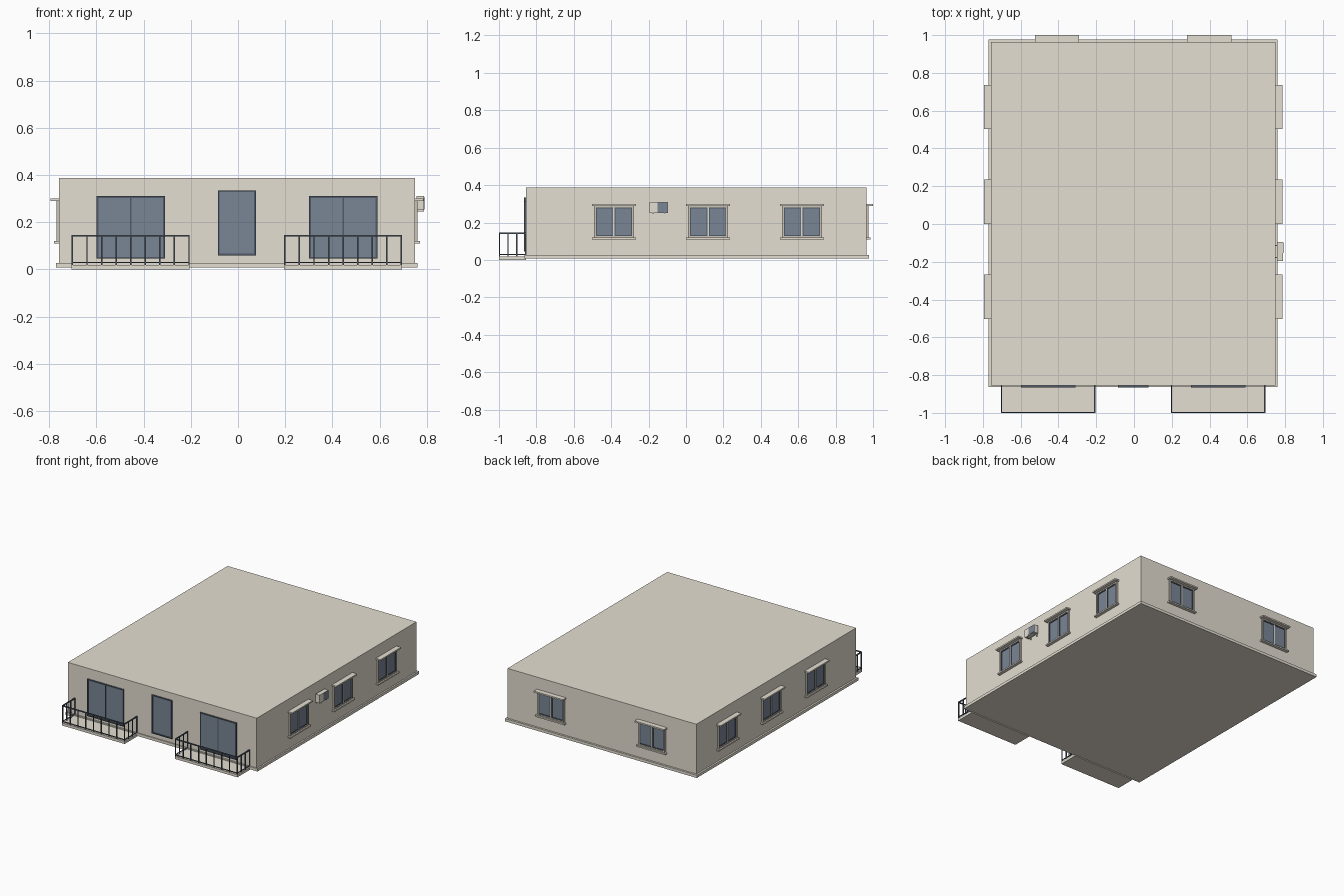
import bpy, bmesh
from mathutils import Vector

cube = bpy.data.objects.get("Cube")
if cube:
    bpy.data.objects.remove(cube, do_unlink=True)


def make_material(name, rgb):
    m = bpy.data.materials.new(name)
    m.use_nodes = True
    m.diffuse_color = (*rgb, 1)
    m.node_tree.nodes["Principled BSDF"].inputs["Base Color"].default_value = (*rgb, 1)
    return m


PLASTER = make_material("beige plaster", (0.78, 0.735, 0.645))
TRIM = make_material("beige stone trim", (0.6, 0.55, 0.47))
GLASS = make_material("blue grey glass", (0.193, 0.238, 0.305))
METAL = make_material("slate metal", (0.08, 0.103, 0.136))

# Walls of the main block
LEFT, RIGHT, FRONT, BACK = -0.758, 0.749, -0.856, 0.964
MID = (LEFT + RIGHT) / 2


def part(name, material, boxes):
    """One object made of boxes given as (x0, x1, y0, y1, z0, z1)."""
    bm = bmesh.new()
    for x0, x1, y0, y1, z0, z1 in boxes:
        size = Vector((x1 - x0, y1 - y0, z1 - z0))
        centre = Vector((x0 + x1, y0 + y1, z0 + z1)) / 2
        for v in bmesh.ops.create_cube(bm, size=1)["verts"]:
            v.co = v.co * size + centre
    mesh = bpy.data.meshes.new(name)
    bm.to_mesh(mesh)
    bm.free()
    mesh.materials.append(material)
    obj = bpy.data.objects.new(name, mesh)
    bpy.context.collection.objects.link(obj)


def on_wall(side, at, boxes):
    """Turn (along, along, out, out, z, z) boxes into world boxes on a wall."""
    result = []
    for u0, u1, d0, d1, z0, z1 in boxes:
        u = (at + u0, at + u1)
        if side == "front":
            result.append((*u, FRONT - d1, FRONT - d0, z0, z1))
        elif side == "back":
            result.append((*u, BACK + d0, BACK + d1, z0, z1))
        elif side == "right":
            result.append((RIGHT + d0, RIGHT + d1, *u, z0, z1))
        else:
            result.append((LEFT - d1, LEFT - d0, *u, z0, z1))
    return result


def ring(u0, u1, z0, z1, w, depth):
    """Four bars round a rectangular opening."""
    return [(u0, u0 + w, 0, depth, z0, z1), (u1 - w, u1, 0, depth, z0, z1),
            (u0 + w, u1 - w, 0, depth, z0, z0 + w), (u0 + w, u1 - w, 0, depth, z1 - w, z1)]


def window(name, side, at):
    bottom, top, half = 0.119, 0.289, 0.106
    part(name + "_trim", TRIM, on_wall(side, at, ring(-half, half, bottom, top, 0.009, 0.012)))
    part(name + "_mullion", PLASTER, on_wall(side, at, [(-0.004, 0.004, 0, 0.01, bottom, top - 0.009)]))
    part(name + "_canopy", PLASTER, on_wall(side, at, [(-0.117, 0.117, 0, 0.036, top, 0.299)]))
    part(name + "_sill", PLASTER, on_wall(side, at, [(-0.117, 0.117, 0, 0.022, 0.109, bottom)]))
    panes, sashes = [], []
    for u0, u1 in ((-0.097, -0.004), (0.004, 0.097)):
        panes.append((u0, u1, 0, 0.004, bottom + 0.009, top - 0.009))
        sashes += ring(u0, u1, bottom + 0.009, top - 0.009, 0.005, 0.008)
    part(name + "_glass", GLASS, on_wall(side, at, panes))
    part(name + "_sashes", METAL, on_wall(side, at, sashes))


def door(name, at, half, z0, z1, double):
    frame = ring(-half, half, z0, z1, 0.008, 0.009)
    if double:
        frame.append((-0.003, 0.003, 0, 0.008, z0, z1))
    part(name + "_frame", METAL, on_wall("front", at, frame))
    part(name + "_glass", GLASS, on_wall("front", at, [(-half, half, 0, 0.004, z0, z1)]))


def balcony(name, at):
    half, reach, t = 0.25, 0.144, 0.006
    part(name + "_slab", PLASTER, on_wall("front", at, [(-half, half, 0, reach, 0, 0.019)]))
    bars = []
    # Top and bottom rails round three sides
    for z0, z1 in ((0.138, 0.146), (0.027, 0.031)):
        bars.append((-half, half, reach - t, reach, z0, z1))
        for u in (-half, half - t):
            bars.append((u, u + t, 0, reach - t, z0, z1))
    # Upright bars
    for i in range(9):
        u = -half + i * (2 * half - t) / 8
        bars.append((u, u + t, reach - t, reach, 0.019, 0.138))
    for i in range(3):
        d = i * (reach - t) / 3
        for u in (-half, half - t):
            bars.append((u, u + t, d, d + t, 0.019, 0.138))
    part(name + "_railing", METAL, on_wall("front", at, bars))


# Main block and the projecting base course
part("building_body", PLASTER, [(LEFT, RIGHT, FRONT, BACK, 0.02, 0.386)])
part("base_course", PLASTER, [(LEFT - 0.013, RIGHT + 0.011, FRONT - 0.007, BACK + 0.014, 0.007, 0.027)])

# Front doors and balconies
door("entrance_door", MID, 0.081, 0.058, 0.335, False)
for label, sign in (("right", -1), ("left", 1)):
    door(label + "_balcony_door", MID + sign * 0.45, 0.145, 0.045, 0.311, True)
    balcony(label + "_balcony", MID + sign * 0.45)

# Windows on the sides and back
for i, y in enumerate((-0.385, 0.118, 0.62), 1):
    window(f"left_window_{i}", "right", y)
    window(f"right_window_{i}", "left", y)
for i, x in enumerate((MID - 0.403, MID + 0.403), 1):
    window(f"back_window_{i}", "back", x)

# Air conditioner on brackets
AC = -0.146
part("air_conditioner", PLASTER, on_wall("right", AC, [(-0.05, 0.05, 0.008, 0.04, 0.251, 0.31)]))
part("air_conditioner_grille", GLASS, on_wall("right", AC, [(-0.007, 0.048, 0.04, 0.042, 0.254, 0.307)]))
brackets = []
for u in (-0.034, 0.03):
    brackets += [(u, u + 0.005, 0, 0.04, 0.245, 0.251), (u, u + 0.005, 0, 0.006, 0.239, 0.28)]
part("air_conditioner_brackets", PLASTER, on_wall("right", AC, brackets))
